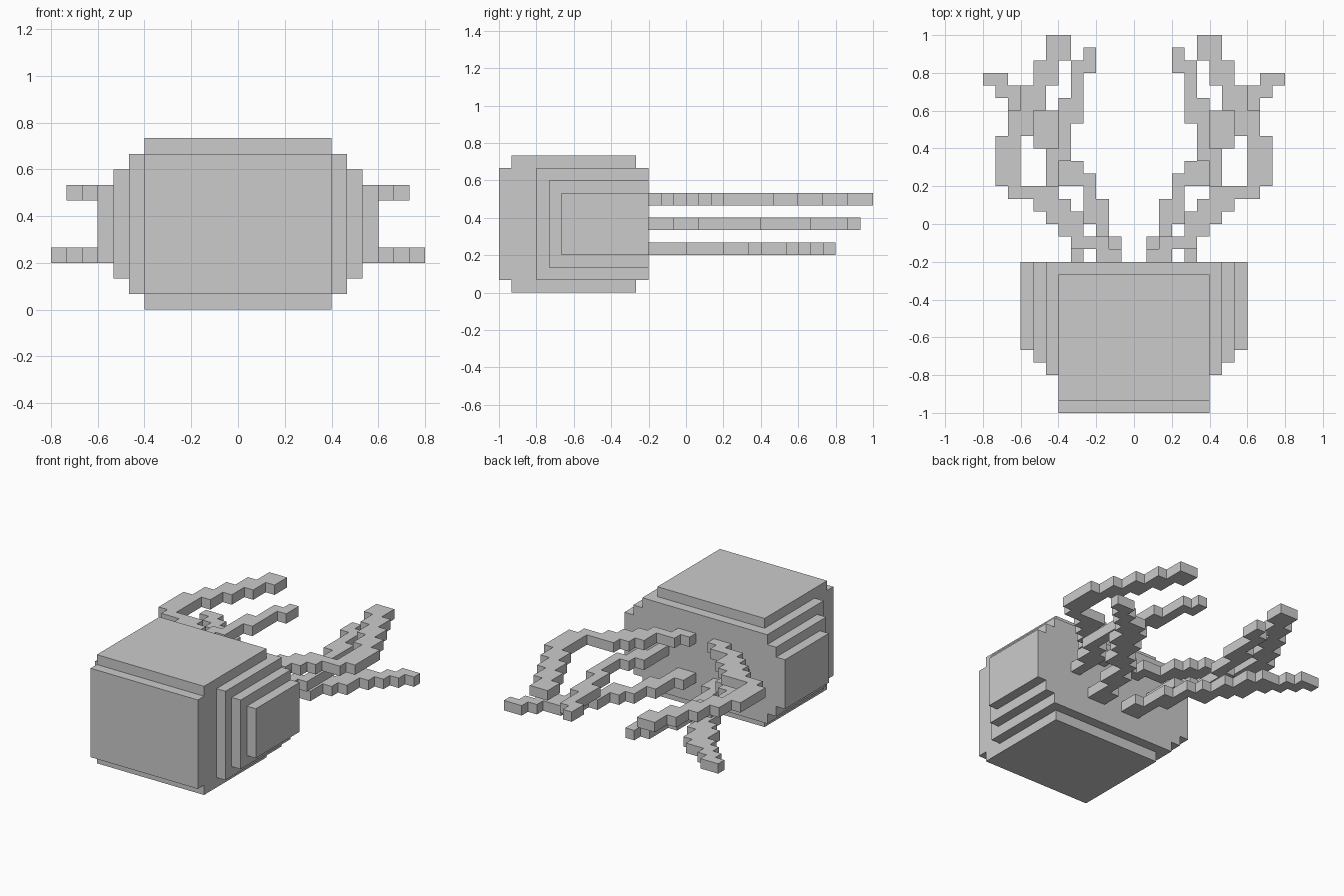
import bpy
import bmesh
from mathutils import Matrix, Vector

cube = bpy.data.objects.get("Cube")
if cube:
    bpy.data.objects.remove(cube, do_unlink=True)

U = 1 / 15  # size of one voxel


def add_box(bm, x, y, z):
    lo = Vector((x[0], y[0], z[0])) * U
    hi = Vector((x[1], y[1], z[1])) * U
    size = Matrix.Diagonal((*(hi - lo), 1))
    bmesh.ops.create_cube(bm, size=1, matrix=Matrix.Translation((lo + hi) / 2) @ size)


def make_object(name, boxes):
    bm = bmesh.new()
    for x, y, z in boxes:
        add_box(bm, x, y, z)
    mesh = bpy.data.meshes.new(name)
    bm.to_mesh(mesh)
    bm.free()
    obj = bpy.data.objects.new(name, mesh)
    bpy.context.collection.objects.link(obj)
    return obj


# Body block, top and bottom plates, stepped cheeks
make_object("body_core", [((-6, 6), (-15, -3), (1, 10))])
make_object("top_plate", [((-6, 6), (-14, -4), (10, 11))])
make_object("bottom_plate", [((-6, 6), (-14, -4), (0, 1))])
for side, name in ((1, "left"), (-1, "right")):
    for i in range(3):
        x = sorted((side * (6 + i), side * (7 + i)))
        make_object(f"{name}_side_step_{i + 1}",
                    [(x, (-12 + i, -3), (1 + i, 10 - i))])

# Tentacle paths as (x0, x1, y0, y1) steps in voxels
upper = [(1, 3, -3, -2), (2, 5, -2, -1), (4, 6, -1, 0), (4, 7, 0, 1),
         (5, 8, 1, 2), (6, 10, 2, 3), (9, 11, 3, 7), (8, 10, 7, 9),
         (7, 9, 9, 11), (6, 8, 11, 13), (5, 7, 13, 15)]
middle = [(4, 5, -3, -1), (4, 6, -1, 1), (6, 7, 1, 6), (5, 6, 0, 2),
          (5, 6, 5, 10), (4, 5, 8, 13), (3, 4, 12, 14)]
lower = [(1, 3, -3, -1), (2, 3, -1, 2), (3, 4, 0, 4), (4, 6, 3, 5),
         (5, 7, 5, 7), (6, 8, 6, 9), (8, 10, 9, 10), (7, 9, 8, 10),
         (9, 11, 10, 11), (10, 12, 11, 12)]

for level, path, z in (("upper", upper, 7), ("middle", middle, 5), ("lower", lower, 3)):
    for side, name in ((1, "left"), (-1, "right")):
        boxes = [(sorted((side * a, side * b)), (c, d), (z, z + 1))
                 for a, b, c, d in path]
        make_object(f"{name}_{level}_tentacle", boxes)
